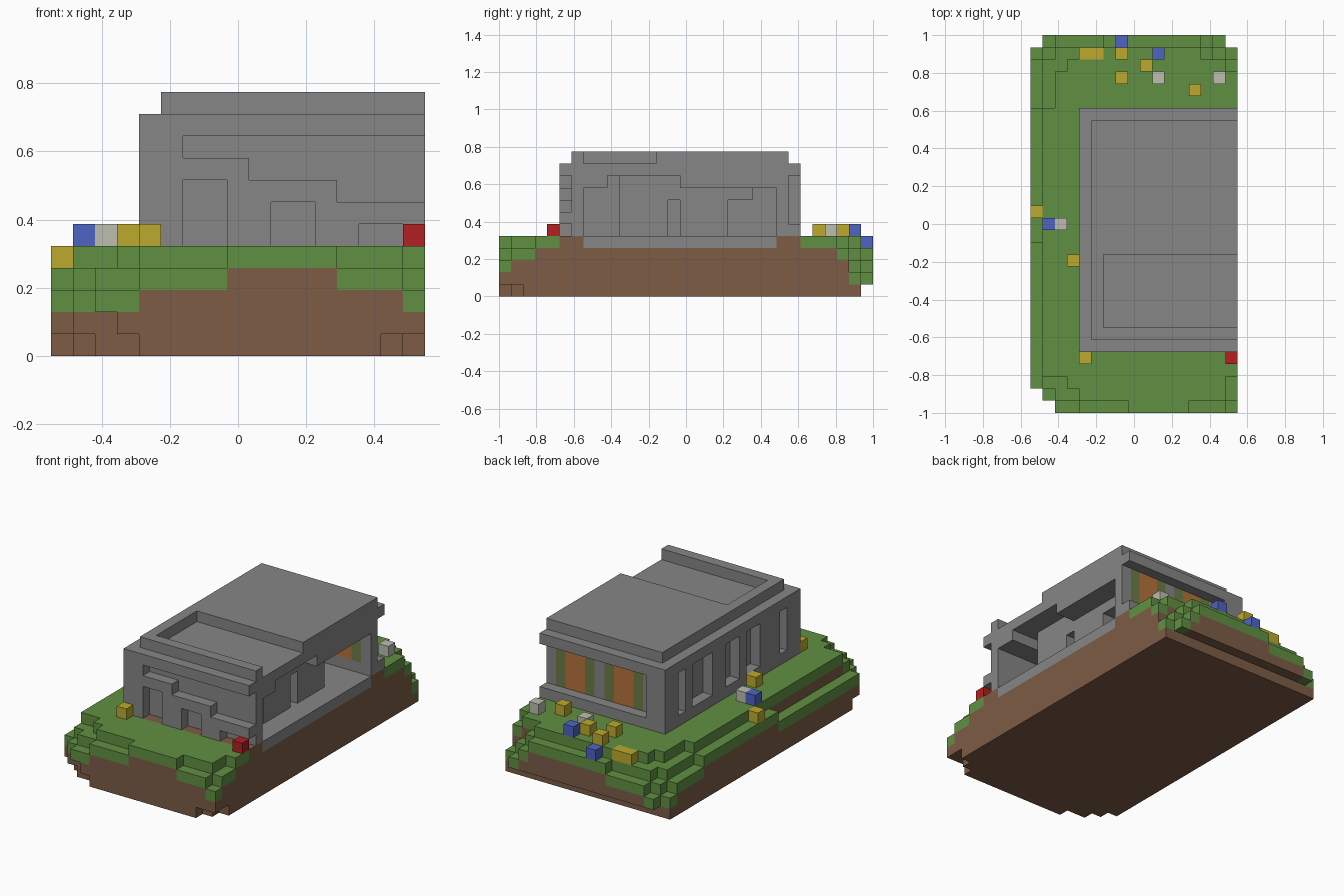
import bpy
import bmesh

if "Cube" in bpy.data.objects:
    bpy.data.objects.remove(bpy.data.objects["Cube"], do_unlink=True)

UNIT = 2 / 31  # edge of one block
COLOURS = {
    "stone grey": (0.24, 0.24, 0.24),
    "grass green": (0.12, 0.28, 0.055),
    "soil brown": (0.205, 0.107, 0.061),
    "petal yellow": (0.51, 0.4, 0.026),
    "petal blue": (0.076, 0.127, 0.55),
    "petal white": (0.51, 0.51, 0.44),
    "petal red": (0.44, 0.014, 0.016),
    "pane orange": (0.46, 0.17, 0.048),
    "frame olive": (0.15, 0.2, 0.065),
}
materials = {}
for label, rgb in COLOURS.items():
    mat = bpy.data.materials.new(label)
    mat.use_nodes = True
    mat.diffuse_color = (*rgb, 1)
    mat.node_tree.nodes["Principled BSDF"].inputs["Base Color"].default_value = (*rgb, 1)
    materials[label] = mat

blocks = {}  # grid cell -> (part, colour)


def cells(x0, x1, y0, y1, z0, z1):
    return [(x, y, z) for x in range(x0, x1) for y in range(y0, y1) for z in range(z0, z1)]


def fill(part, colour, *box):
    for cell in cells(*box):
        blocks[cell] = (part, colour)


def carve(*box):
    for cell in cells(*box):
        blocks.pop(cell, None)


# Ground: each layer is a union of rectangles (x0, x1, y0, y1), bottom to top
LAYERS = [
    [(4, 15, 0, 30), (2, 16, 1, 30), (1, 17, 2, 30), (0, 17, 3, 30)],
    [(3, 17, 0, 30), (1, 16, 1, 31), (0, 17, 2, 30)],
    [(2, 15, 0, 31), (1, 16, 1, 30), (2, 17, 0, 29), (0, 17, 2, 29)],
    [(6, 14, 0, 31), (4, 16, 0, 29), (2, 15, 1, 30), (2, 17, 1, 29),
     (1, 17, 2, 29), (0, 17, 14, 25)],
    [(8, 13, 0, 30), (6, 14, 1, 30), (4, 16, 1, 29), (3, 16, 2, 29),
     (2, 17, 3, 28), (1, 17, 3, 25)],
]
for z, layer in enumerate(LAYERS):
    for rect in layer:
        fill("ground", "soil brown", *rect, z, z + 1)

# Grass on every uncovered ground block outside the building
for x, y, z in list(blocks):
    inside = x >= 4 and 5 <= y < 25
    if (x, y, z + 1) not in blocks and not inside:
        blocks[x, y, z] = ("grass", "grass green")

# Floor and walls, open on the left side
STONE = "stone grey"
fill("floor", STONE, 6, 17, 7, 23, 4, 5)
fill("walls", STONE, 4, 17, 5, 25, 5, 11)
carve(6, 17, 7, 23, 5, 9)
carve(6, 17, 9, 15, 9, 10)

# Inner partition: lintel on two wide piers
fill("partition", STONE, 6, 15, 10, 21, 8, 10)
for start in (10, 15):
    fill("partition", STONE, 13, 15, start, start + 4, 5, 8)

# Front: recess with a stepped band and three niches
carve(6, 17, 5, 6, 5, 10)
for x0, x1, top in ((6, 9, 9), (9, 13, 8), (13, 17, 7)):
    fill("stepped_front", STONE, x0, x1, 5, 6, 5, top)
for x0, x1, top in ((6, 8, 8), (10, 12, 7), (14, 17, 6)):
    carve(x0, x1, 5, 6, 5, top)

# Back: recess with two framed windows
carve(6, 17, 24, 25, 6, 10)
for start in (7, 12):
    fill("window_frames", "frame olive", start, start + 4, 23, 24, 6, 10)
    fill("window_panes", "pane orange", start + 1, start + 3, 23, 24, 6, 10)

# Right wall: tall recessed slots
for y0, y1 in ((7, 8), (11, 13), (14, 16), (18, 21), (22, 23)):
    carve(4, 5, y0, y1, 6, 10)

# Roof with a sunken front terrace
fill("roof", STONE, 5, 17, 6, 24, 11, 12)
carve(6, 17, 7, 13, 11, 12)

# Flowers
FLOWERS = {
    "yellow": [(4, 29, 4), (5, 29, 4), (7, 29, 5), (9, 28, 5), (7, 27, 5),
               (13, 26, 5), (0, 16, 4), (3, 12, 5), (4, 4, 5)],
    "blue": [(7, 30, 4), (10, 29, 5), (1, 15, 5)],
    "white": [(10, 27, 5), (15, 27, 5), (2, 15, 5)],
    "red": [(16, 4, 5)],
}
for hue, spots in FLOWERS.items():
    for x, y, z in spots:
        fill(hue + "_flowers", "petal " + hue, x, x + 1, y, y + 1, z, z + 1)


def face_corners(cell, axis, side):
    """Corners of one block face, counter-clockwise from outside."""
    ring = [(0, 0), (1, 0), (1, 1), (0, 1)]
    for u, v in ring if side else reversed(ring):
        corner = list(cell)
        corner[axis] += side
        corner[(axis + 1) % 3] += u
        corner[(axis + 2) % 3] += v
        yield tuple(corner)


def build_part(part):
    """Mesh the exposed faces of all blocks in one part."""
    bm = bmesh.new()
    verts = {}
    for cell, (owner, _) in blocks.items():
        if owner != part:
            continue
        for axis in range(3):
            for side in (0, 1):
                beyond = list(cell)
                beyond[axis] += 2 * side - 1
                if tuple(beyond) in blocks:
                    continue
                corners = []
                for x, y, z in face_corners(cell, axis, side):
                    if (x, y, z) not in verts:
                        verts[x, y, z] = bm.verts.new(
                            ((x - 8.5) * UNIT, (y - 15.5) * UNIT, z * UNIT))
                    corners.append(verts[x, y, z])
                bm.faces.new(corners)
    mesh = bpy.data.meshes.new(part)
    bm.to_mesh(mesh)
    bm.free()
    colour = next(c for owner, c in blocks.values() if owner == part)
    mesh.materials.append(materials[colour])
    bpy.context.collection.objects.link(bpy.data.objects.new(part, mesh))


for part in sorted({owner for owner, _ in blocks.values()}):
    build_part(part)
